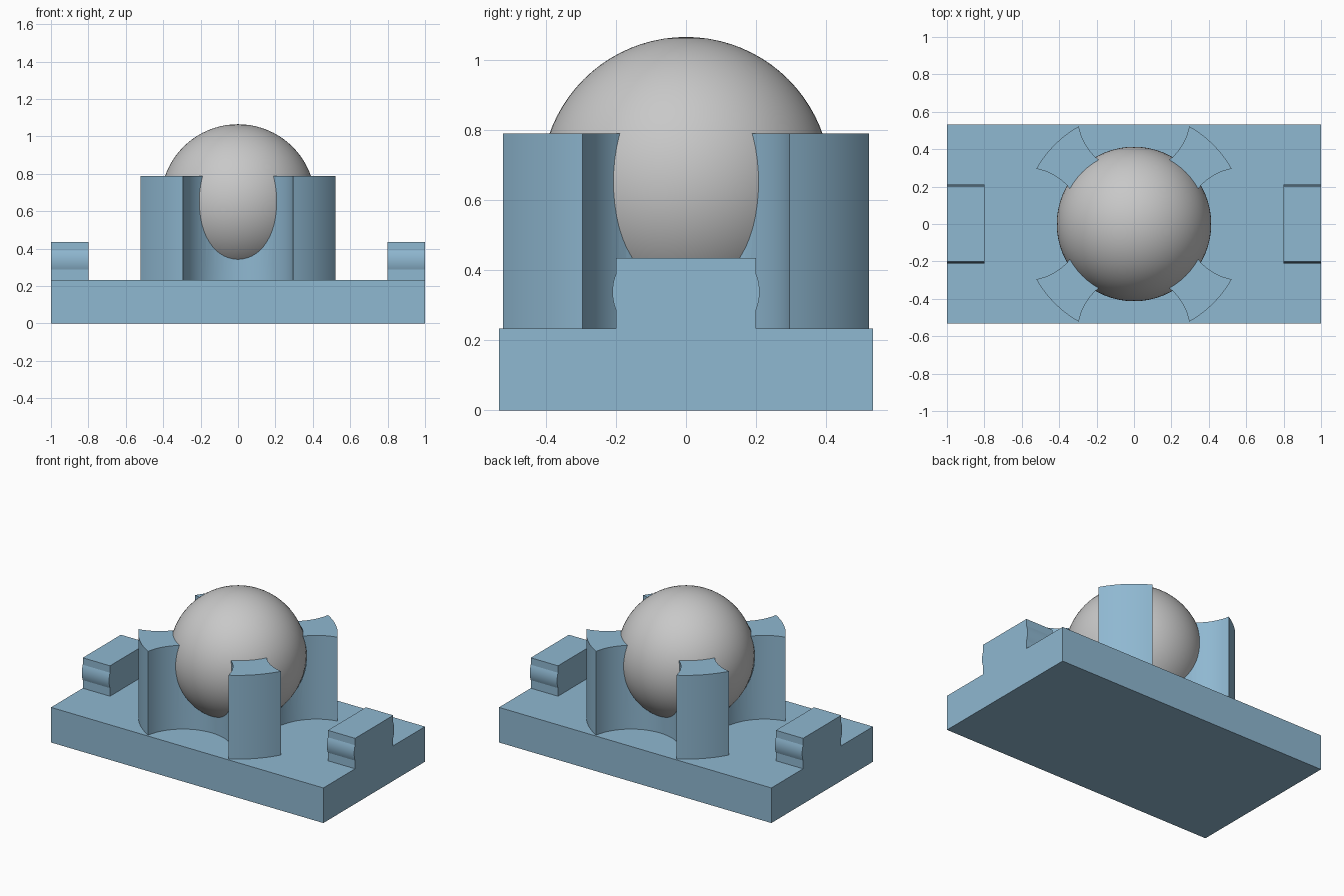
import bpy, bmesh, math

if "Cube" in bpy.data.objects:
    bpy.data.objects.remove(bpy.data.objects["Cube"])

BASE_TOP = 0.233
BALL_R, BALL_Z = 0.413, 0.652


def material(name, color):
    m = bpy.data.materials.new(name)
    m.diffuse_color = (*color, 1)
    m.use_nodes = True
    m.node_tree.nodes["Principled BSDF"].inputs["Base Color"].default_value = m.diffuse_color
    return m


blue = material("soft blue", (0.275, 0.479, 0.638))
grey = material("light grey", (0.578, 0.578, 0.578))


def prism(name, outline, depth, mat):
    """Extrude a closed outline of 3D points along the depth vector."""
    bm = bmesh.new()
    face = bm.faces.new([bm.verts.new(p) for p in outline])
    ext = bmesh.ops.extrude_face_region(bm, geom=[face], use_keep_orig=True)
    moved = [g for g in ext["geom"] if isinstance(g, bmesh.types.BMVert)]
    bmesh.ops.translate(bm, verts=moved, vec=depth)
    bmesh.ops.recalc_face_normals(bm, faces=bm.faces)
    mesh = bpy.data.meshes.new(name)
    bm.to_mesh(mesh)
    bm.free()
    mesh.materials.append(mat)
    obj = bpy.data.objects.new(name, mesh)
    bpy.context.collection.objects.link(obj)
    return obj


def activate(obj):
    bpy.ops.object.select_all(action='DESELECT')
    obj.select_set(True)
    bpy.context.view_layer.objects.active = obj


def smooth(obj):
    activate(obj)
    bpy.ops.object.shade_smooth_by_angle(angle=math.radians(30))


def sphere(name, radius):
    bpy.ops.mesh.primitive_uv_sphere_add(segments=64, ring_count=40, radius=radius,
                                         location=(0, 0, BALL_Z))
    obj = bpy.context.object
    obj.name = name
    return obj


# Base plate
prism("base_plate", [(-1, -0.533, 0), (1, -0.533, 0), (1, 0.533, 0), (-1, 0.533, 0)],
      (0, 0, BASE_TOP), blue)

# Ball holder: a round column with four scallops, leaving four posts
R, c, r = 0.6, 0.576, 0.3
cy = (R * R + c * c - r * r) / (2 * c)
cx = math.sqrt(R * R - cy * cy)
a0 = math.atan2(cy - c, cx)
half = math.asin(cx / R)
outline = []
for k in range(4):
    turn = k * math.pi / 2
    pts = []
    for i in range(33):                      # scallop
        t = a0 + (-math.pi - 2 * a0) * i / 32
        pts.append((r * math.cos(t), c + r * math.sin(t)))
    for i in range(1, 12):                   # outer wall of the post
        t = math.pi / 2 + half + (math.pi / 2 - 2 * half) * i / 12
        pts.append((R * math.cos(t), R * math.sin(t)))
    outline += [(x * math.cos(turn) - y * math.sin(turn),
                 x * math.sin(turn) + y * math.cos(turn), BASE_TOP) for x, y in pts]
holder = prism("ball_holder", outline, (0, 0, 0.789 - BASE_TOP), blue)

# Spherical socket cut into the holder
cutter = sphere("socket_cutter", BALL_R + 0.002)
cutter.data.materials.append(blue)
cutter.hide_render = True
mod = holder.modifiers.new("socket", 'BOOLEAN')
mod.operation, mod.solver, mod.object = 'DIFFERENCE', 'EXACT', cutter
activate(holder)
bpy.ops.object.modifier_apply(modifier=mod.name)
bpy.data.objects.remove(cutter, do_unlink=True)
smooth(holder)

# Ball
ball = sphere("ball", BALL_R)
ball.data.materials.append(grey)
smooth(ball)

# End clips with a rounded ridge along both sides
side = [(0.2, BASE_TOP)]
for i in range(11):
    u = -1 + 2 * i / 10
    side.append((0.2 + 0.01 * (1 - u * u), 0.338 + 0.051 * u))
side.append((0.2, 0.435))
profile = side + [(-y, z) for y, z in reversed(side)]
for name, x in (("left_clip", -1.0), ("right_clip", 0.8)):
    clip = prism(name, [(x, y, z) for y, z in profile], (0.2, 0, 0), blue)
    activate(clip)
    bpy.ops.object.shade_smooth_by_angle(angle=math.radians(12))
